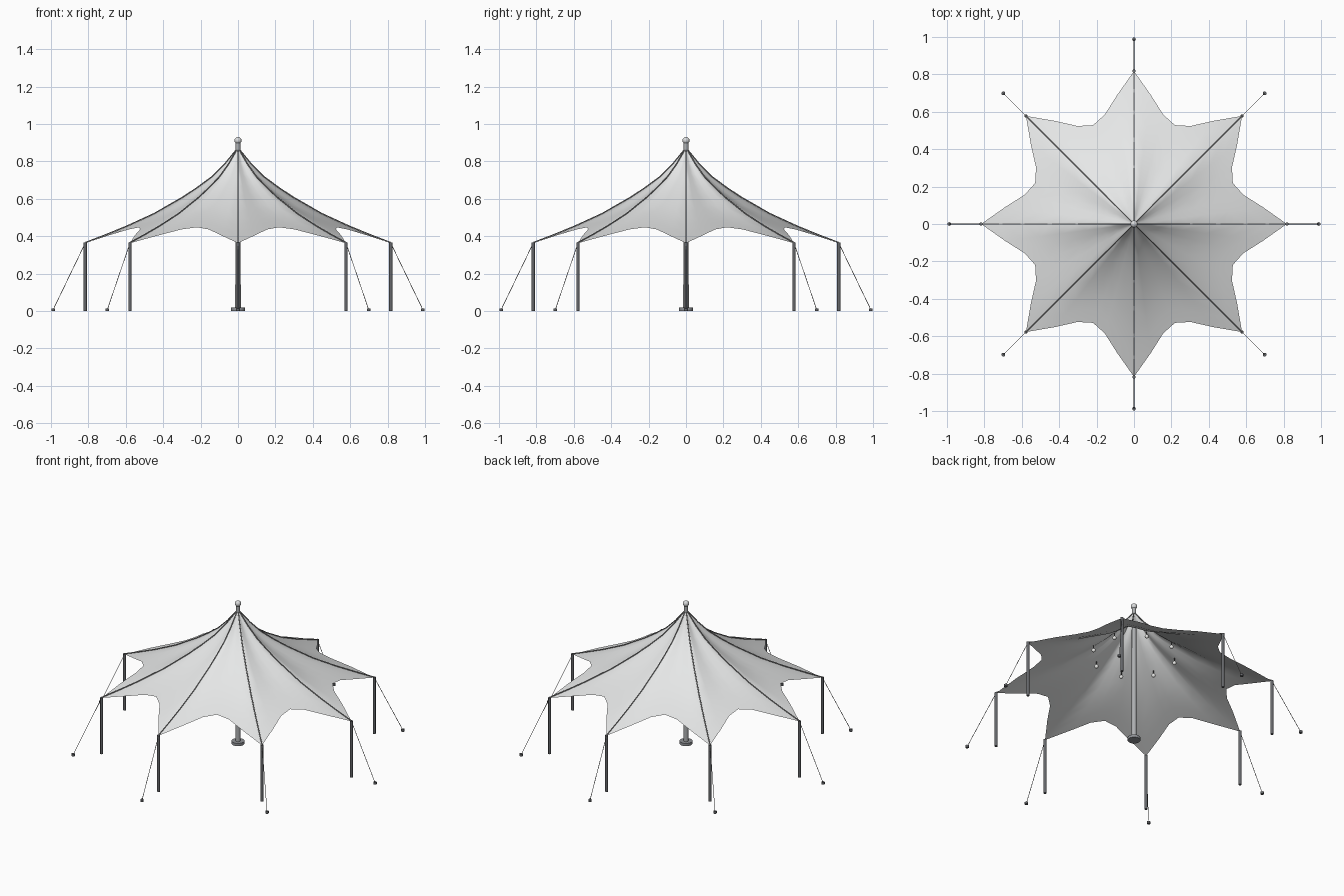
import bpy, bmesh, math
from mathutils import Vector

if "Cube" in bpy.data.objects:
    bpy.data.objects.remove(bpy.data.objects["Cube"])

N = 8                      # posts / bays
POST_R, POST_H = 0.817, 0.363
APEX = 0.855
# ridge sag profile: (fraction of the radius, fraction of the height left)
PROFILE = [(0.016, 1.0), (0.09, 0.85), (0.172, 0.715), (0.27, 0.595), (0.366, 0.49),
           (0.55, 0.315), (0.73, 0.178), (0.87, 0.083), (1.0, 0.0)]


def mat(name, c):
    m = bpy.data.materials.new(name)
    m.diffuse_color = (*c, 1)
    m.use_nodes = True
    m.node_tree.nodes["Principled BSDF"].inputs["Base Color"].default_value = m.diffuse_color
    return m


FABRIC = mat("off white fabric", (0.82, 0.83, 0.83))
DARK = mat("dark post metal", (0.13, 0.135, 0.145))
CABLE = mat("cable grey", (0.29, 0.29, 0.29))
ROPE = mat("rope grey", (0.15, 0.15, 0.15))
MAST = mat("mast grey", (0.42, 0.43, 0.44))
BASE = mat("base grey", (0.28, 0.29, 0.31))
FINIAL = mat("pale finial metal", (0.70, 0.71, 0.72))
GLOW = mat("lantern white", (0.85, 0.85, 0.83))


def polar(r, a, z):
    return Vector((r * math.cos(a), r * math.sin(a), z))


def finish(o, name, m, angle=40):
    o.name = name
    o.data.materials.append(m)
    bpy.ops.object.select_all(action='DESELECT')
    o.select_set(True)
    bpy.context.view_layer.objects.active = o
    bpy.ops.object.shade_smooth_by_angle(angle=math.radians(angle))
    return o


def rod(name, a, b, r, m, sides=12, r2=None):
    a, b = Vector(a), Vector(b)
    d = b - a
    bpy.ops.mesh.primitive_cone_add(vertices=sides, radius1=r, radius2=r if r2 is None else r2,
                                    depth=d.length, location=(a + b) / 2)
    o = bpy.context.object
    o.rotation_euler = d.to_track_quat('Z', 'Y').to_euler()
    return finish(o, name, m)


def ball(name, p, r, m):
    bpy.ops.mesh.primitive_uv_sphere_add(segments=16, ring_count=10, radius=r, location=p)
    return finish(bpy.context.object, name, m, 60)


def tube(name, pts, r, m):
    c = bpy.data.curves.new(name, 'CURVE')
    c.dimensions = '3D'
    c.bevel_depth, c.bevel_resolution = r, 1
    c.use_fill_caps = True
    s = c.splines.new('POLY')
    s.points.add(len(pts) - 1)
    for q, p in zip(s.points, pts):
        q.co = (*p, 1)
    c.materials.append(m)
    o = bpy.data.objects.new(name, c)
    bpy.context.collection.objects.link(o)
    return o


def canopy_point(u, f, a):
    # scalloped hem: pulled in and raised between the posts, with a slight sag mid-bay
    s = abs(math.sin(a * N / 2))
    edge_r, edge_z = POST_R - 0.245 * s, POST_H + 0.085 * s
    sag = 0.04 * s * u * (1 - u)
    return polar(max(0.013, u * edge_r), a, edge_z + (APEX - edge_z) * f - sag)


# canopy fabric
bm = bmesh.new()
SEG = N * 6
rings = [[bm.verts.new(canopy_point(u, f, 2 * math.pi * i / SEG)) for i in range(SEG)]
         for u, f in PROFILE]
for r0, r1 in zip(rings, rings[1:]):
    for i in range(SEG):
        j = (i + 1) % SEG
        bm.faces.new((r0[i], r1[i], r1[j], r0[j]))
me = bpy.data.meshes.new("canopy")
bm.to_mesh(me)
bm.free()
canopy = bpy.data.objects.new("canopy", me)
bpy.context.collection.objects.link(canopy)
finish(canopy, "canopy", FABRIC, 60)

# central mast with base, collar and finial
rod("mast", (0, 0, 0.01), (0, 0, 0.905), 0.015, MAST, 16, 0.013)
rod("mast_base", (0, 0, 0), (0, 0, 0.018), 0.038, BASE, 24)
rod("mast_collar", (0, 0, 0.80), (0, 0, 0.815), 0.022, MAST, 24)
ball("finial", (0, 0, 0.912), 0.019, FINIAL)

for k in range(N):
    a = 2 * math.pi * k / N
    # edge post
    rod(f"post_{k}", polar(POST_R, a, 0), polar(POST_R, a, POST_H + 0.003), 0.009, DARK)
    # ridge cable lying on the fabric, clear of its underside
    tube(f"ridge_cable_{k}", [canopy_point(u, f, a) + Vector((0, 0, 0.0035))
                              for u, f in PROFILE], 0.0032, CABLE)
    # guy line and ground stake
    rod(f"guy_line_{k}", polar(POST_R, a, POST_H), polar(0.988, a, 0.008), 0.0016, ROPE, 6)
    rod(f"stake_{k}", polar(0.988, a, 0), polar(0.988, a, 0.014), 0.01, DARK)
    # hanging lantern between the ridges
    b = a + math.pi / N
    rod(f"lantern_cord_{k}", polar(0.25, b, 0.575), polar(0.25, b, 0.602), 0.003, ROPE, 6)
    ball(f"lantern_{k}", polar(0.25, b, 0.57), 0.012, GLOW)
